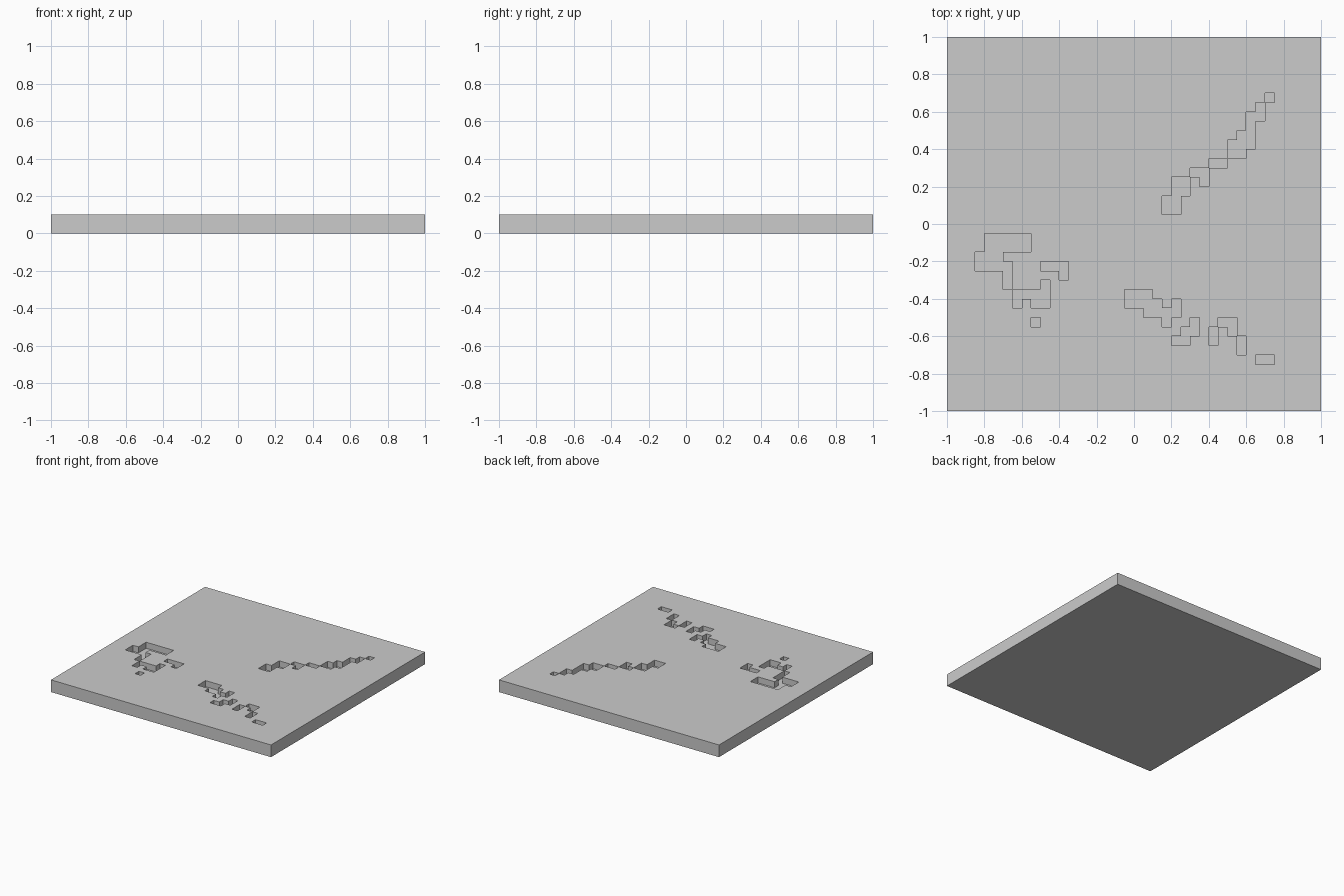
import bpy, bmesh

if "Cube" in bpy.data.objects:
    bpy.data.objects.remove(bpy.data.objects["Cube"])

CELL = 0.05      # grid step
THICK = 0.10     # slab thickness
DEPTH = 0.05     # pit depth

# Pits as rectangles in cell units: x0, y0, x1, y1 (one unit = CELL)
DIAGONAL_TRENCH = [
    (3, 1, 5, 3), (4, 3, 6, 5), (6, 5, 8, 6), (7, 4, 8, 5), (8, 6, 10, 7),
    (10, 7, 12, 9), (11, 8, 13, 10), (12, 10, 13, 12), (13, 11, 14, 13), (14, 13, 15, 14)]
LEFT_PITS = [
    (-16, -3, -11, -1), (-17, -5, -14, -3), (-14, -7, -13, -4),
    (-13, -8, -9, -7), (-13, -9, -12, -8), (-11, -9, -9, -8), (-10, -7, -9, -6),
    (-10, -5, -7, -4), (-8, -6, -7, -5), (-11, -11, -10, -10)]
FRONT_PITS = [
    (-1, -9, 2, -7), (1, -10, 5, -9), (2, -9, 3, -8), (4, -9, 5, -8), (3, -11, 4, -10),
    (4, -13, 6, -12), (5, -12, 7, -11), (6, -11, 7, -10),
    (8, -13, 9, -11), (9, -11, 11, -10), (10, -12, 11, -11),
    (11, -14, 12, -12), (13, -15, 15, -14)]
PITS = DIAGONAL_TRENCH + LEFT_PITS + FRONT_PITS


def in_pit(face):
    c = face.calc_center_median() / CELL
    return any(x0 < c.x < x1 and y0 < c.y < y1 for x0, y0, x1, y1 in PITS)


def extrude_edges(bm, edges, z):
    geom = bmesh.ops.extrude_edge_only(bm, edges=edges)["geom"]
    for v in geom:
        if isinstance(v, bmesh.types.BMVert):
            v.co.z = z
    return [e for e in geom if isinstance(e, bmesh.types.BMEdge)]


bm = bmesh.new()

# Gridded top surface
bmesh.ops.create_grid(bm, x_segments=40, y_segments=40, size=1)
for v in bm.verts:
    v.co.z = THICK

# Outer walls and underside
rim = extrude_edges(bm, [e for e in bm.edges if e.is_boundary], 0)
bmesh.ops.contextual_create(bm, geom=[e for e in rim if e.is_boundary])

# Sink the stepped pits
floors = [f for f in bm.faces if f.calc_center_median().z > THICK - 0.001 and in_pit(f)]
new = bmesh.ops.extrude_face_region(bm, geom=floors)["geom"]
for v in new:
    if isinstance(v, bmesh.types.BMVert):
        v.co.z = THICK - DEPTH
bmesh.ops.delete(bm, geom=[f for f in floors if f.is_valid], context='FACES')

bmesh.ops.recalc_face_normals(bm, faces=bm.faces[:])
mesh = bpy.data.meshes.new("pitted_slab")
bm.to_mesh(mesh)
bm.free()
slab = bpy.data.objects.new("pitted_slab", mesh)
bpy.context.collection.objects.link(slab)
